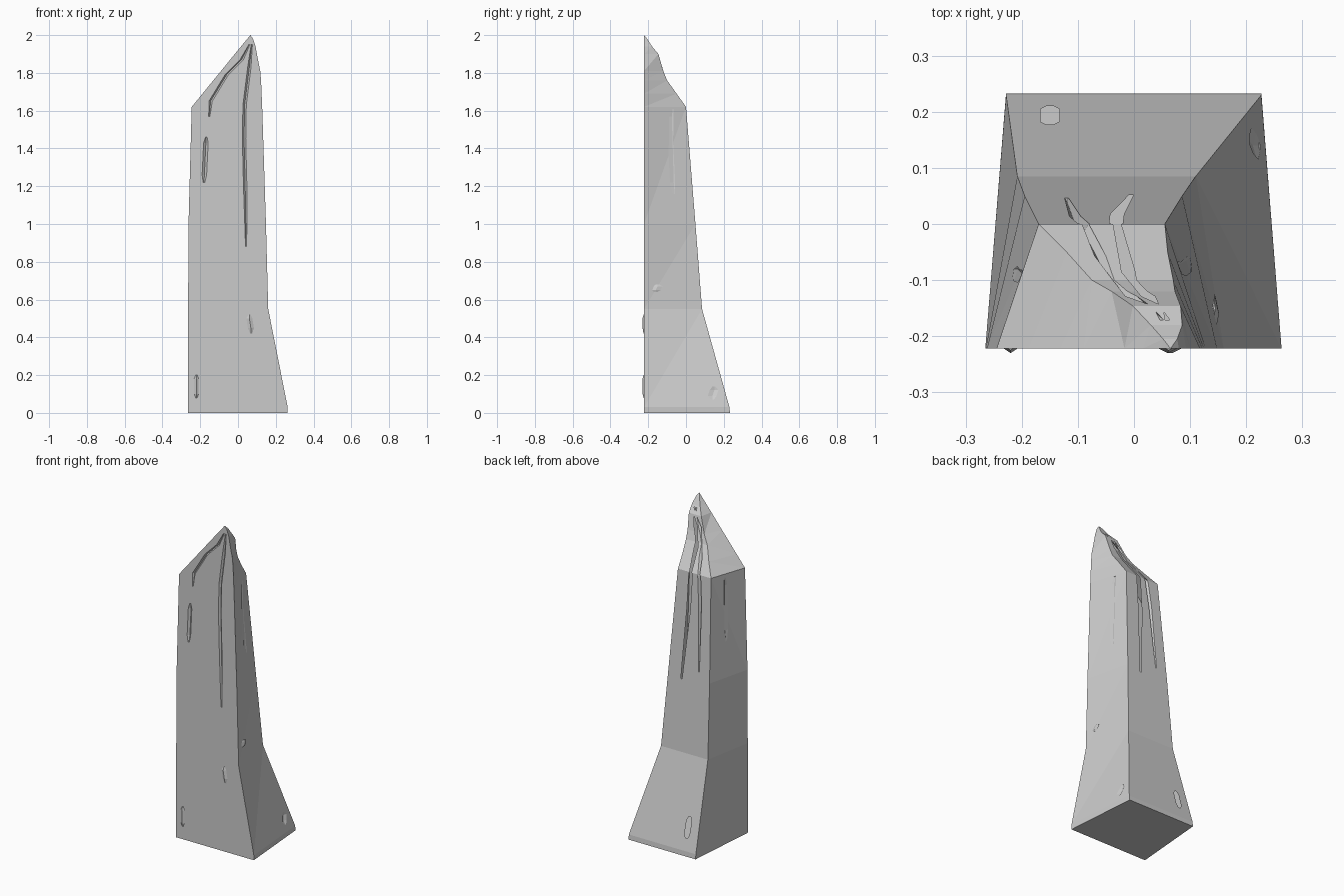
import bpy, bmesh
from mathutils import Vector

if "Cube" in bpy.data.objects:
    bpy.data.objects.remove(bpy.data.objects["Cube"])

FRONT = -0.222
# height, front-left x, front-right x, back-left x, back-right x, back y
ROWS = [
    (0.00, -0.265, 0.263, -0.228, 0.227, 0.233),
    (0.03, -0.265, 0.263, -0.228, 0.227, 0.230),
    (0.55, -0.264, 0.160, -0.208, 0.110, 0.085),
    (1.00, -0.262, 0.148, -0.195, 0.086, 0.050),
    (1.62, -0.245, 0.128, -0.170, 0.055, 0.000),
    (1.69, -0.188, 0.125, -0.120, 0.060, -0.050),
    (1.76, -0.131, 0.122, -0.075, 0.070, -0.100),
    (1.81, -0.090, 0.118, -0.040, 0.073, -0.120),
    (1.90, -0.017, 0.100, -0.002, 0.083, -0.146),
    (1.94, 0.016, 0.093, 0.030, 0.086, -0.180),
    (1.98, 0.049, 0.080, 0.052, 0.077, -0.205),
]


def row_at(z):
    for a, b in zip(ROWS, ROWS[1:]):
        if z <= b[0]:
            t = (z - a[0]) / (b[0] - a[0])
            return [p + (q - p) * t for p, q in zip(a, b)]
    return ROWS[-1]


def on_side(side, u, z):
    """Point on one face; u is x for front/back and y for left/right."""
    _, fl, fr, bl, br, by = row_at(z)
    if side == 'front':
        return Vector((u, FRONT, z))
    if side == 'back':
        return Vector((u, by, z))
    t = (u - FRONT) / (by - FRONT)
    x = fl + (bl - fl) * t if side == 'left' else fr + (br - fr) * t
    return Vector((x, u, z))


def finish(bm, name):
    bmesh.ops.recalc_face_normals(bm, faces=bm.faces)
    me = bpy.data.meshes.new(name)
    bm.to_mesh(me)
    bm.free()
    ob = bpy.data.objects.new(name, me)
    bpy.context.collection.objects.link(ob)
    return ob


# Stone body: four-sided loft with a broken, pointed top
bm = bmesh.new()
rings = [[bm.verts.new(p) for p in ((fl, FRONT, z), (fr, FRONT, z), (br, by, z), (bl, by, z))]
         for z, fl, fr, bl, br, by in ROWS]
tip = bm.verts.new((0.065, FRONT, 2.0))
bm.faces.new(rings[0][::-1])
for lo, hi in zip(rings, rings[1:]):
    for i in range(4):
        j = (i + 1) % 4
        bm.faces.new((lo[i], lo[j], hi[j], hi[i]))
for i in range(4):
    bm.faces.new((rings[-1][i], rings[-1][(i + 1) % 4], tip))
bmesh.ops.triangulate(bm, faces=bm.faces)
stone = finish(bm, "standing_stone")


def gouge(side, path, width, depth):
    """Diamond-section strip along a path (u, z), used to carve a crack."""
    bm = bmesh.new()
    n = {'front': (0, -1, 0), 'back': (0, 1, 0), 'left': (-1, 0, 0), 'right': (1, 0, 0)}[side]
    n = Vector(n)
    across = Vector((1, 0, 0)) if side in ('front', 'back') else Vector((0, 1, 0))
    pts = [on_side(side, u, z) for u, z in path]
    prev = None
    for k, p in enumerate(pts):
        f = 0.35 if k in (0, len(pts) - 1) else 1
        w, d = across * width * f, n * depth * f
        ring = [bm.verts.new(q) for q in (p + w, p + d, p - w, p - d)]
        if prev:
            for i in range(4):
                j = (i + 1) % 4
                bm.faces.new((prev[i], prev[j], ring[j], ring[i]))
        else:
            bm.faces.new(ring)
        prev = ring
    bm.faces.new(prev[::-1])
    return finish(bm, "crack_cutter")


CRACKS = [
    # long front cracks
    ('front', [(0.06, 1.95), (0.02, 1.87), (-0.06, 1.79), (-0.145, 1.65), (-0.152, 1.57)], 0.009, 0.01),
    ('front', [(-0.168, 1.46), (-0.17, 1.43), (-0.178, 1.26), (-0.18, 1.22)], 0.012, 0.010),
    ('front', [(0.073, 1.95), (0.06, 1.83), (0.035, 1.63), (0.032, 1.45), (0.038, 1.2), (0.043, 0.88)], 0.009, 0.01),
    # back cracks, running over the broken top
    ('back', [(0.05, 1.93), (-0.005, 1.84), (-0.06, 1.70), (-0.09, 1.61), (-0.105, 1.45), (-0.12, 1.05)], 0.010, 0.014),
    ('back', [(0.06, 1.93), (0.025, 1.84), (-0.01, 1.74), (-0.032, 1.61), (-0.03, 1.4), (-0.005, 0.98)], 0.012, 0.014),
    # side chips
    ('right', [(-0.07, 1.61), (-0.075, 1.57), (-0.065, 1.22), (-0.06, 1.16)], 0.025, 0.007),
    ('left', [(-0.09, 1.60), (-0.09, 1.55), (-0.08, 1.28), (-0.08, 1.2)], 0.022, 0.007),
    ('back', [(-0.15, 0.22), (-0.15, 0.2), (-0.15, 0.12), (-0.15, 0.1)], 0.017, 0.012),
    ('right', [(0.15, 0.14), (0.15, 0.12), (0.14, 0.09), (0.14, 0.07)], 0.03, 0.008),
]
for crack in CRACKS:
    cutter = gouge(*crack)
    cutter.hide_render = True
    mod = stone.modifiers.new("crack", 'BOOLEAN')
    mod.operation, mod.solver, mod.object = 'DIFFERENCE', 'EXACT', cutter
    bpy.context.view_layer.objects.active = stone
    bpy.ops.object.modifier_apply(modifier=mod.name)
    bpy.data.objects.remove(cutter)

# Small raised flakes
FLAKES = [
    ('front', [(-0.22, 0.20), (-0.22, 0.18), (-0.22, 0.10), (-0.22, 0.08)], 0.012, 0.008),
    ('front', [(0.062, 0.52), (0.06, 0.50), (0.068, 0.45), (0.07, 0.42)], 0.016, 0.008),
    ('right', [(-0.15, 0.68), (-0.15, 0.67), (-0.16, 0.65), (-0.16, 0.64)], 0.025, 0.005),
]
for flake in FLAKES:
    gouge(*flake).name = "stone_flake"
